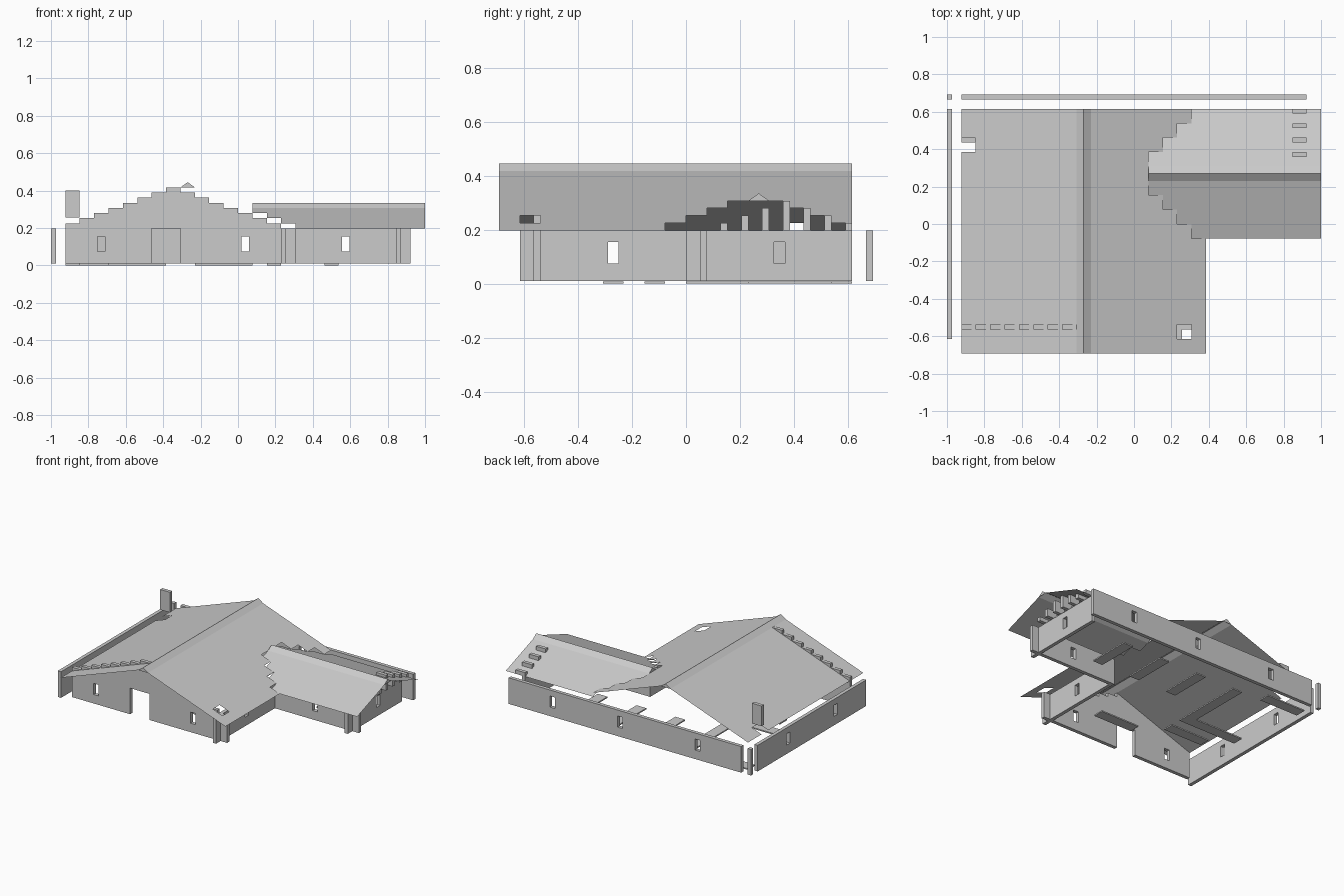
import bpy, bmesh

if "Cube" in bpy.data.objects:
    bpy.data.objects.remove(bpy.data.objects["Cube"])

C = 1 / 13            # plan grid cell
T = C / 3             # panel thickness
H = 0.0275            # roof rise per cell
Z0, Z1 = 0.010, 0.197  # wall foot and eave height
WIN_Z = (0.074, 0.154)
WIN_W = 0.040


def gx(k):
    return -1 + C * k


def gy(k):
    return -9 * C + C * k


def finish(name, bm, dissolve=False):
    bmesh.ops.remove_doubles(bm, verts=bm.verts, dist=1e-5)
    if dissolve:
        bmesh.ops.dissolve_limit(bm, angle_limit=0.01, verts=bm.verts, edges=bm.edges)
    me = bpy.data.meshes.new(name)
    bm.to_mesh(me)
    bm.free()
    ob = bpy.data.objects.new(name, me)
    bpy.context.collection.objects.link(ob)
    return ob


def add_box(bm, lo, hi):
    vs = bmesh.ops.create_cube(bm, size=1)["verts"]
    for v in vs:
        v.co = [(lo[i] + hi[i]) / 2 + v.co[i] * (hi[i] - lo[i]) for i in range(3)]


def box(name, lo, hi):
    bm = bmesh.new()
    add_box(bm, lo, hi)
    return finish(name, bm)


def wall(name, axis, at, a, b, windows=()):
    """Upright panel along an axis, with window openings, thickened about its plane."""
    us = [a]
    for w in sorted(windows):
        us += [w - WIN_W / 2, w + WIN_W / 2]
    us.append(b)
    zs = [Z0, WIN_Z[0], WIN_Z[1], Z1]
    bm = bmesh.new()
    for i in range(len(us) - 1):
        for j in range(3):
            if i % 2 and j == 1:
                continue
            pts = [(us[i], zs[j]), (us[i + 1], zs[j]), (us[i + 1], zs[j + 1]), (us[i], zs[j + 1])]
            bm.faces.new([bm.verts.new((u, at, z) if axis == "x" else (at, u, z)) for u, z in pts])
    ob = finish(name, bm)
    mod = ob.modifiers.new("thickness", "SOLIDIFY")
    mod.thickness = T
    mod.offset = 0
    return ob


def x_wall(name, row, a, b, windows=()):
    return wall(name, "x", gy(row + 1) - T / 2, a, b, windows)


def y_wall(name, col, a, b, windows=()):
    return wall(name, "y", gx(col) + T / 2, a, b, windows)


def roof(name, cells, height):
    """Thin roof sheet made of the given grid cells."""
    bm = bmesh.new()
    for i, j in cells:
        bm.faces.new([bm.verts.new((gx(p), gy(q), height(p, q)))
                      for p, q in ((i, j), (i + 1, j), (i + 1, j + 1), (i, j + 1))])
    return finish(name, bm, True)


def ridge_cap(name, pts_a, pts_b):
    """Steeper cap along the ridge with closed triangular ends."""
    bm = bmesh.new()
    a = [bm.verts.new(p) for p in pts_a]
    b = [bm.verts.new(p) for p in pts_b]
    bm.faces.new((a[0], a[1], b[1], b[0]))
    bm.faces.new((a[1], a[2], b[2], b[1]))
    bm.faces.new((a[2], a[1], a[0]))
    bm.faces.new(b)
    bmesh.ops.recalc_face_normals(bm, faces=bm.faces)
    return finish(name, bm)


# walls of the main block
x_wall("front_wall_left", 1, gx(1), gx(7), [gx(3.5)])
x_wall("front_wall_right", 1, gx(9), gx(17), [gx(13.5)])
y_wall("left_wall", 0, gy(1), gy(17), [gy(5.5), gy(12.5)])
x_wall("back_wall", 17, gx(1), gx(25), [gx(5.5), gx(13.5), gx(20.5)])
y_wall("right_wall", 16, gy(1), gy(10), [gy(5.5)])
box("corner_post", (-1, gy(18) - T, Z0), (-1 + T, gy(18), Z1))

# walls of the side wing
x_wall("wing_front_wall", 9, gx(16) + T, gx(25), [gx(20.5)])
y_wall("wing_right_wall", 24, gy(9), gy(17), [gy(13.5)])

# main roof slopes: left has a chimney opening, right is stepped around the wing
roof("main_roof_left",
     [(i, j) for i in range(1, 9) for j in range(17) if (i, j) != (1, 14)],
     lambda p, q: Z1 + H * (p - 1))


def right_limit(j):
    return 18 - max(0, min(j - 7, 17 - j, 4))


roof("main_roof_right",
     [(i, j) for j in range(17) for i in range(10, right_limit(j)) if (i, j) != (16, 1)],
     lambda p, q: Z1 + H * (18 - p))

# wing roof slopes, reaching into the main roof in steps
roof("wing_roof_front",
     [(i, j) for j in range(8, 12) for i in range(25 - j, 26)],
     lambda p, q: Z1 + H * (q - 8))
roof("wing_roof_back",
     [(i, j) for j in range(13, 17) for i in range(j + 1, 26)],
     lambda p, q: Z1 + H * (17 - q))

# ridge caps
m, w = Z1 + 8 * H, Z1 + 4 * H
ridge_cap("main_ridge_cap",
          *[[(gx(9), y, m), (gx(9.5), y, m + H), (gx(10), y, m)] for y in (gy(0), gy(17))])
ridge_cap("wing_ridge_cap",
          *[[(x, gy(12), w), (x, gy(12.5), w + H), (x, gy(13), w)] for x in (gx(14), gx(26))])

# stepped gable panels
bm = bmesh.new()
for k in range(1, 16):
    n = k if k < 9 else 16 - k
    add_box(bm, (gx(k), gy(2) - T, Z1), (gx(k + 1), gy(2), Z1 + n * H))
finish("main_gable_steps", bm)

bm = bmesh.new()
for j in range(10, 17):
    n = 17 - j if j > 12 else j - 9
    add_box(bm, (gx(24), gy(j + 1) - T, Z1), (gx(25), gy(j + 1), Z1 + n * H))
finish("wing_gable_steps", bm)

# chimney panel
box("chimney", (gx(1), gy(15) - T, 0.255), (gx(2), gy(15), 0.40))

# floor slabs: first column, last column, first row, last row
slabs = [(19, 20, 12, 16), (15, 16, 12, 16), (11, 12, 12, 16), (7, 8, 9, 16),
         (2, 7, 9, 10), (10, 14, 5, 6), (4, 8, 7, 8), (1, 5, 16, 17)]
for n, (a, b, c, d) in enumerate(slabs):
    box(f"floor_slab_{n + 1}", (gx(a), gy(c), 0), (gx(b), gy(d), 0.009))
